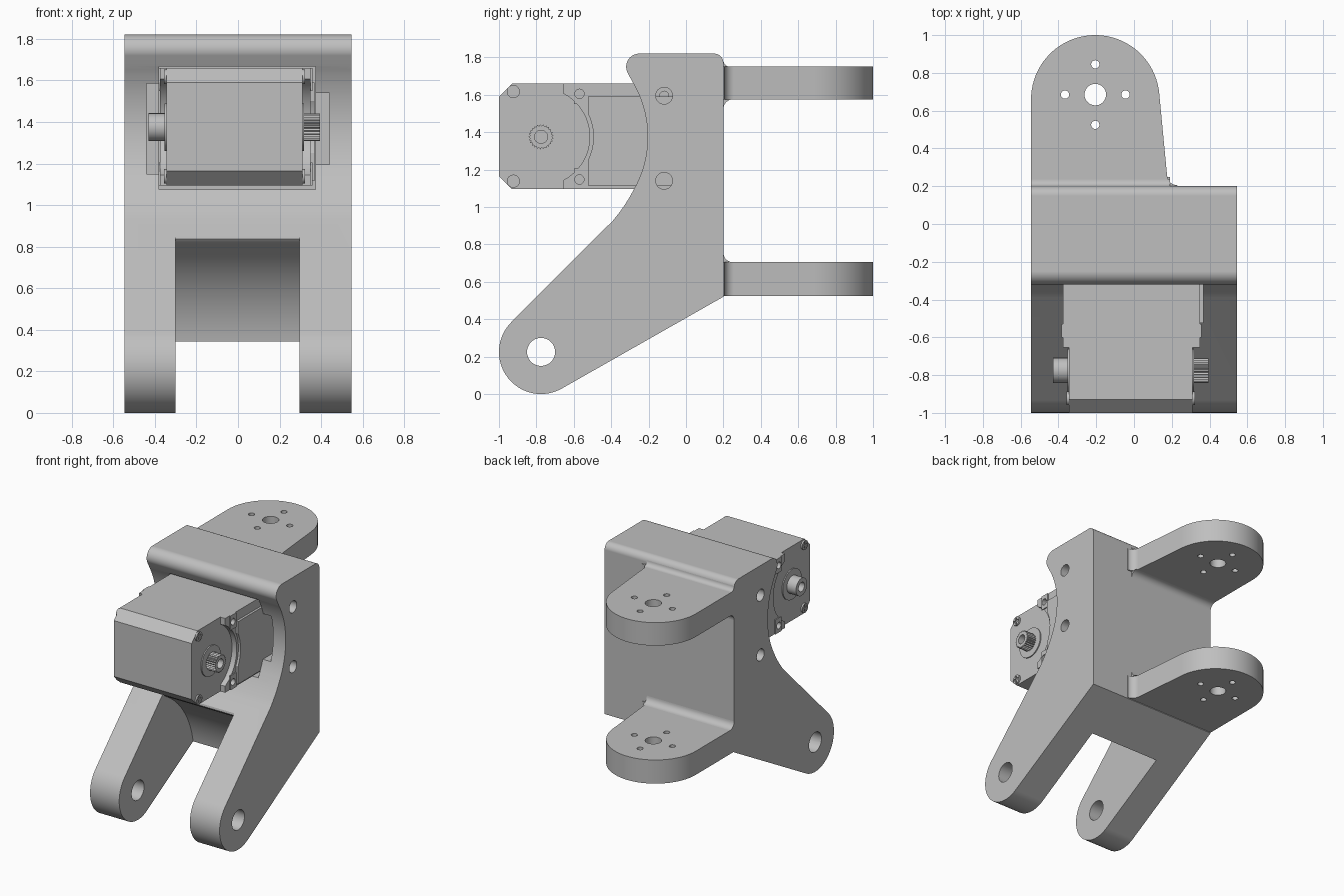
import bpy, bmesh
from math import sin, cos, pi, radians

cube = bpy.data.objects.get("Cube")
if cube:
    bpy.data.objects.remove(cube, do_unlink=True)

grey = bpy.data.materials.new("plain grey")
grey.use_nodes = True
colour = (0.52, 0.52, 0.52, 1)
grey.diffuse_color = colour
grey.node_tree.nodes["Principled BSDF"].inputs["Base Color"].default_value = colour


def arc(cx, cy, r, a0, a1, n=16):
    angles = [radians(a0 + (a1 - a0) * i / n) for i in range(n + 1)]
    return [(cx + r * cos(a), cy + r * sin(a)) for a in angles]


def circle(cx, cy, r, n=32):
    return arc(cx, cy, r, 0, 360, n)[:-1]


def rect(a0, b0, a1, b1):
    return [(a0, b0), (a1, b0), (a1, b1), (a0, b1)]


def prism(name, pts, lo, hi, axis="x"):
    """Extrude a (y, z) profile along x, or an (x, y) profile along z."""
    bm = bmesh.new()
    place = (lambda p, t: (t, p[0], p[1])) if axis == "x" else (lambda p, t: (p[0], p[1], t))
    ends = [[bm.verts.new(place(p, t)) for p in pts] for t in (lo, hi)]
    for loop in ends:
        bm.faces.new(loop)
    n = len(pts)
    for i in range(n):
        j = (i + 1) % n
        bm.faces.new((ends[0][i], ends[0][j], ends[1][j], ends[1][i]))
    bmesh.ops.recalc_face_normals(bm, faces=bm.faces)
    mesh = bpy.data.meshes.new(name)
    bm.to_mesh(mesh)
    bm.free()
    mesh.materials.append(grey)
    ob = bpy.data.objects.new(name, mesh)
    bpy.context.collection.objects.link(ob)
    return ob


def activate(ob):
    bpy.ops.object.select_all(action="DESELECT")
    ob.select_set(True)
    bpy.context.view_layer.objects.active = ob


def cut(ob, pts, lo, hi, axis="x"):
    cutter = prism("cutter", pts, lo, hi, axis)
    cutter.hide_render = True
    activate(ob)
    mod = ob.modifiers.new("cut", "BOOLEAN")
    mod.operation, mod.solver, mod.object = "DIFFERENCE", "EXACT", cutter
    bpy.ops.object.modifier_apply(modifier=mod.name)
    bpy.data.objects.remove(cutter, do_unlink=True)


W = 0.545                 # half width of bracket
PY, PZ = -0.775, 0.225    # arm pivot
SY, SZ = -0.775, 1.375    # motor shaft axis

# Bracket body with its two lower arms
profile = arc(PY, PZ, 0.225, 135, 300, 32)
profile += [(0.2, 0.52)]
profile += arc(0.15, 1.77, 0.05, 0, 90, 8)
profile += arc(-0.25, 1.75, 0.07, 90, 205, 12)
profile += arc(SY, SZ, 0.57, 31, -30, 32)
profile += [(-0.30, 1.055), (-0.325, 1.015), (-0.355, 0.972), (-0.39, 0.928)]
body = prism("bracket_body", profile, -W, W)

# Gap between the arms, with a concave rounded end
gap = [(PY + 0.675, PZ - 0.6)] + arc(PY, PZ, 0.675, 0, 60, 32)
gap += [(PY + a, PZ + b) for a, b in
        ((0.315, 0.6), (0.306, 0.612), (0.309, 0.627), (0.32, 0.638), (0.0, 0.95), (-0.6, 0.9), (-0.6, -0.6))]
cut(body, gap, -0.3, 0.295)

# Motor pocket, pivot holes and screw holes
cut(body, rect(-1.2, 1.075, 0.06, 1.668), -0.38, 0.373)
cut(body, rect(-1.2, 1.15, 0.02, 1.585), -0.44, 0)
cut(body, rect(-1.2, 1.195, 0.02, 1.54), 0, 0.44)
cut(body, circle(PY, PZ, 0.075), -1, 1)
for z in (1.595, 1.14):
    cut(body, circle(-0.117, z, 0.045, 24), -1, 1)

# Rear lugs: rounded plates with a centre hole and four bolt holes
HX, HY = -0.205, 0.685
outline = [(-W, 0.2)] + arc(HX, 0.66, 0.34, 180, 5, 40)
outline += arc(0.23, 0.26, 0.055, 185, 270, 8) + [(0.23, 0.2)]
lugs = []
for name, lo, hi in (("upper_lug", 1.575, 1.75), ("lower_lug", 0.525, 0.705)):
    lug = prism(name, outline, lo, hi, "z")
    cut(lug, circle(HX, HY, 0.057), 0, 2, "z")
    for i in range(4):
        a = i * pi / 2
        cut(lug, circle(HX + 0.16 * cos(a), HY + 0.16 * sin(a), 0.022, 16), 0, 2, "z")
    lugs.append(lug)

# Fillets where the lugs meet the body
R = 0.05
for name, z, s in (("upper_fillet_top", 1.75, 1), ("upper_fillet_under", 1.575, -1),
                   ("lower_fillet_top", 0.705, 1)):
    r = 0.035 if name == "upper_fillet_top" else R
    pts = [(0.2, z)] + [(0.2 + r - r * cos(t), z + s * (r - r * sin(t)))
                        for t in [i * pi / 16 for i in range(9)]]
    prism(name, pts, -W, 0.19)

# Motor case with chamfered front edges
Z0, Z1, BACK = 1.095, 1.66, 0.04
case = prism("motor_case", [(-1, Z0 + 0.07), (-0.93, Z0), (BACK, Z0), (BACK, Z1),
                            (-0.93, Z1), (-1, Z1 - 0.07)], -0.345, 0.31)

# Wider side covers with an arc cleared around the shaft
cover = [(-0.655, Z0)] + arc(SY, SZ, 0.26, -62.5, 62.5, 32)
cover += [(-0.655, Z1), (BACK, Z1), (BACK, Z0)]
for side, inner, outer in (("left", 0.31, 0.35), ("right", -0.345, -0.375)):
    s = 1 if outer > 0 else -1
    plate = prism(side + "_motor_cover", cover, inner, outer)
    for z in (1.595, 1.14):
        cut(plate, circle(-0.117, z, 0.024, 16), outer - s * 0.025, outer + s * 0.1)

    # Mounting ears
    for z, lo, hi in ((1.605, 1.55, Z1), (1.147, Z0, 1.205)):
        cut(plate, circle(-0.57, z, 0.025, 16), outer - s * 0.03, outer + s * 0.1)
        ear = prism(side + "_ear", rect(-0.6, lo, -0.53, hi), outer, outer + s * 0.008)
        cut(ear, circle(-0.57, z, 0.025, 16), -1, 1)

    # Corner screws with cross slots
    for z in (1.617, 1.138):
        screw = prism(side + "_corner_screw", circle(-0.923, z, 0.035, 24), inner, inner + s * 0.012)
        for a, b in ((0.028, 0.007), (0.007, 0.028)):
            cut(screw, rect(-0.923 - a, z - b, -0.923 + a, z + b), inner + s * 0.004, inner + s * 0.1)

    # Boss around the shaft
    prism(side + "_shaft_boss", circle(SY, SZ, 0.115, 40), inner, inner + s * 0.008)

# Raised side panel, with an arc cleared around the shaft
panel = [(-0.525, 1.115), (-0.525, 1.25)] + arc(SY, SZ, 0.28, -25, 25, 12)
panel += [(-0.525, 1.5), (-0.525, 1.59), (0, 1.59), (0, 1.115)]
prism("left_side_panel", panel, 0.35, 0.368)

# Splined output shaft and plain idler shaft, both with a bored end
teeth = 25
spline = []
for i in range(teeth * 2):
    a = i * pi / teeth
    r = 0.067 if i % 2 else 0.058
    spline.append((SY + r * cos(a), SZ + r * sin(a)))
output = prism("output_shaft", spline, 0.31, 0.395)
cut(output, circle(SY, SZ, 0.035, 24), 0.34, 0.5)
idler = prism("idler_shaft", circle(SY, SZ, 0.067), -0.43, -0.345)
cut(idler, circle(SY, SZ, 0.035, 24), -0.5, -0.38)

# Smooth curved faces while keeping edges sharp
for ob in list(bpy.context.collection.objects):
    if ob.type == "MESH" and ob.data.materials and ob.data.materials[0] == grey:
        activate(ob)
        bpy.ops.object.shade_smooth_by_angle(angle=radians(28))
        weighted = ob.modifiers.new("weighted_normals", "WEIGHTED_NORMAL")
        weighted.keep_sharp = True
